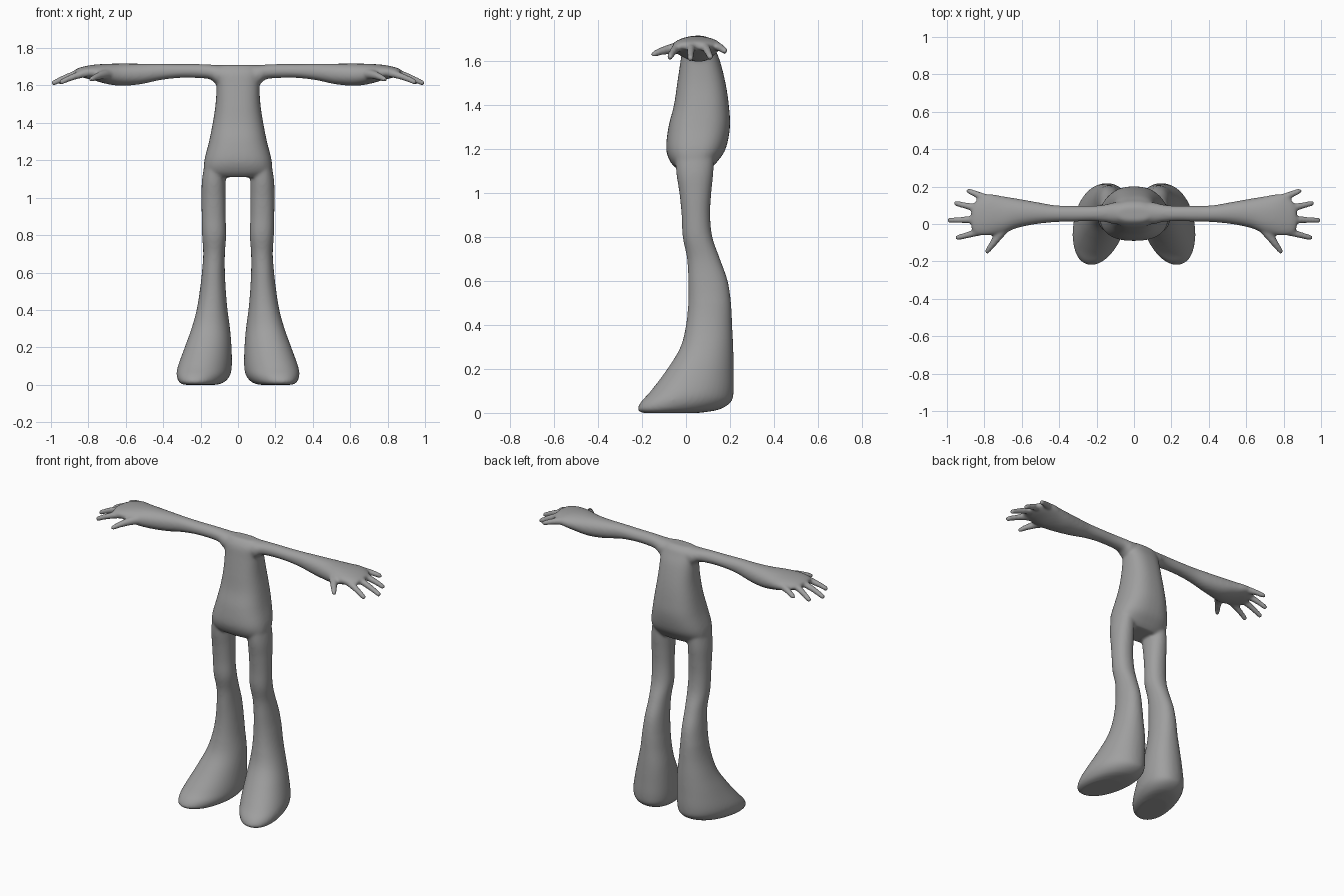
import bpy
import bmesh
import math
from mathutils import Vector, Matrix

default_cube = bpy.data.objects.get("Cube")
if default_cube:
    bpy.data.objects.remove(default_cube, do_unlink=True)

SEGMENTS = 40
STEPS = 5
UNIT = 0.01  # section tables are written in hundredths


def catmull(p0, p1, p2, p3, t):
    """Smooth value between p1 and p2."""
    return p1 + 0.5 * t * (p2 - p0 + t * (2 * p0 - 5 * p1 + 4 * p2 - p3
                                          + t * (3 * (p1 - p2) + p3 - p0)))


def refine(rows):
    """Interpolate extra sections between the given ones."""
    result = []
    last = len(rows) - 1
    for i in range(last):
        near = [rows[max(i - 1, 0)], rows[i], rows[i + 1], rows[min(i + 2, last)]]
        for s in range(STEPS):
            result.append([catmull(*values, s / STEPS) for values in zip(*near)])
    result.append(rows[-1])
    return result


def loft(bm, rows, place, power=2.0):
    """Skin rounded sections; each row is station, low a, high a, low b, high b."""
    rings = []
    for station, a0, a1, b0, b1 in refine(rows):
        ring = []
        for k in range(SEGMENTS):
            angle = math.tau * k / SEGMENTS
            c, s = math.cos(angle), math.sin(angle)
            a = math.copysign(abs(c) ** (2 / power), c)
            b = math.copysign(abs(s) ** (2 / power), s)
            point = place(station,
                          (a0 + a1) / 2 + a * (a1 - a0) / 2,
                          (b0 + b1) / 2 + b * (b1 - b0) / 2)
            ring.append(bm.verts.new(Vector(point) * UNIT))
        rings.append(ring)
    for low, high in zip(rings, rings[1:]):
        for k in range(SEGMENTS):
            n = (k + 1) % SEGMENTS
            bm.faces.new((low[k], low[n], high[n], high[k]))
    bm.faces.new(rings[0][::-1])
    bm.faces.new(rings[-1])


def finger(bm, side, base, tip, r_base, r_tip):
    """Overlapping balls along a drooping path."""
    base, tip = Vector(base), Vector(tip)
    bend = (base + tip) / 2 + Vector((0, 0, 1.2))
    for i in range(19):
        t = i / 18
        p = base * (1 - t) ** 2 + bend * 2 * t * (1 - t) + tip * t * t
        p.x *= side
        bmesh.ops.create_icosphere(
            bm, subdivisions=2, radius=UNIT * (r_base + (r_tip - r_base) * t),
            matrix=Matrix.Translation(p * UNIT))


# Torso sections, from the hips up to the flat shoulders
torso = [(111, -15, 15, -4, 11), (114, -18, 18, -7, 14), (120, -18, 18, -9, 18),
         (130, -15.5, 15.5, -8, 20), (140, -13.5, 13.5, -5.5, 19.5),
         (150, -12, 12, -4, 18), (160, -11.5, 11.5, -2.5, 15.5),
         (166, -12, 12, -1.5, 13), (169, -11, 11, 0, 11.5), (171, -9, 9, 2, 9)]

# Leg sections, from the sole up into the hips
leg = [(0, 10, 27, -20, 6), (1.5, 7, 30, -22, 15), (5, 4.7, 32, -20.5, 20.5),
       (10, 4, 32, -16, 21.7), (20, 4.3, 29, -8.5, 21.7), (30, 5, 25.5, -2.5, 21.5),
       (40, 6, 22.5, 0, 21), (50, 6.5, 20.5, 1, 20.5), (60, 7, 19.3, 1, 19),
       (70, 7, 18.6, 0.5, 15.5), (80, 6.3, 19.2, -1.5, 12), (90, 6.6, 19.4, -2, 11),
       (100, 6.6, 19.5, -3, 11.5), (110, 6.6, 19.2, -4.5, 12.5), (122, 7, 17, -5, 13)]

# Arm sections, from the chest out to the knuckles
arm = [(4, 0, 12, 160, 171), (11, 0, 11.5, 160.5, 171), (15, 1, 10.5, 163.3, 171.2),
       (22, 1.5, 9.7, 164, 171.5), (32, 1.3, 9.7, 164, 171.5), (42, 1, 10, 162.8, 171.7),
       (52, 0, 11.7, 160.7, 171.7), (62, -2, 13.5, 159.8, 171.7),
       (70, -5, 14.8, 160.8, 171.6), (78, -6.2, 16, 163, 171),
       (84, -5.5, 13, 164.5, 169.8), (87, -3, 9, 165.5, 168.5)]

# Thumb and four fingers: base, tip, base radius, tip radius
fingers = [((70, -3, 166), (78.5, -14.7, 163.2), 2.9, 1.5),
           ((79, -3.2, 167), (94.2, -7.3, 162), 2.4, 1.6),
           ((80, 2.5, 168), (98.5, 2, 161.4), 2.4, 1.6),
           ((80, 7.5, 168), (95, 11, 162), 2.4, 1.6),
           ((76, 12.5, 167), (88.3, 17.6, 164.7), 2.5, 1.6)]

bm = bmesh.new()
loft(bm, torso, lambda z, x, y: (x, y, z), power=2.5)
for side in (1, -1):
    # Feet turn outward towards the toes
    def place_leg(z, x, y):
        splay = 0.2 * max(0, 1 - z / 50)
        return side * (x - splay * (y - 1)), y, z

    loft(bm, leg, place_leg, power=2.15)
    loft(bm, arm, lambda x, y, z: (side * x, y, z), power=2.1)
    for parts in fingers:
        finger(bm, side, *parts)
bmesh.ops.recalc_face_normals(bm, faces=bm.faces)

mesh = bpy.data.meshes.new("body")
bm.to_mesh(mesh)
bm.free()
body = bpy.data.objects.new("body", mesh)
bpy.context.collection.objects.link(body)

# One plain grey skin
skin = bpy.data.materials.new("grey_skin")
skin.use_nodes = True
colour = (0.35, 0.35, 0.35, 1)
skin.diffuse_color = colour
skin.node_tree.nodes["Principled BSDF"].inputs["Base Color"].default_value = colour
mesh.materials.append(skin)

# Fuse the parts into one skin and soften the joins
remesh = body.modifiers.new("fuse", "REMESH")
remesh.mode = "VOXEL"
remesh.voxel_size = 0.008
remesh.use_smooth_shade = True
soften = body.modifiers.new("soften", "SMOOTH")
soften.factor = 0.5
soften.iterations = 10

bpy.context.view_layer.objects.active = body
body.select_set(True)
for name in ("fuse", "soften"):
    bpy.ops.object.modifier_apply(modifier=name)
bpy.ops.object.shade_smooth()
